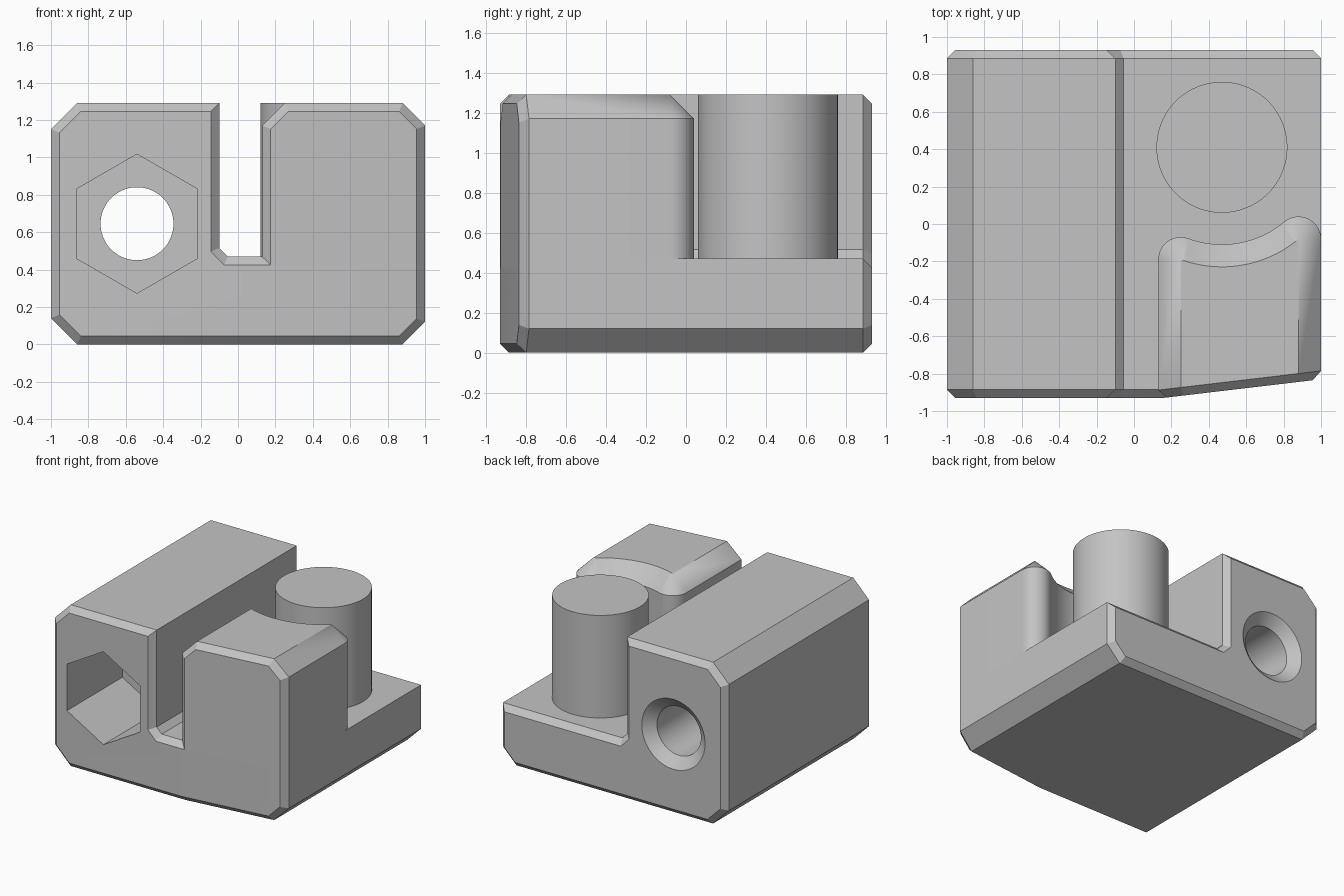
import bpy, bmesh, math
from math import radians, sin, cos, atan2
from mathutils import Vector

cube = bpy.data.objects.get("Cube")
if cube:
    bpy.data.objects.remove(cube, do_unlink=True)

grey = bpy.data.materials.new("plain grey")
grey.use_nodes = True
COLOUR = (0.55, 0.55, 0.55, 1)
grey.diffuse_color = COLOUR
grey.node_tree.nodes["Principled BSDF"].inputs["Base Color"].default_value = COLOUR

EDGE = 0.045               # small chamfer on front and back edges
FRONT, BACK = -0.93, 0.93
BEND, SLOPE = 0.155, 0.118  # the front slants back beyond the bend
FLOOR, TOP, BIG = 0.47, 1.29, 0.12


def slant(x):
    return SLOPE * max(0, x - BEND)


def loft(rings):
    """Closed mesh through rings of equal point count."""
    bm = bmesh.new()
    loops = [[bm.verts.new(p) for p in ring] for ring in rings]
    n = len(loops[0])
    for a, b in zip(loops, loops[1:]):
        for i in range(n):
            j = (i + 1) % n
            bm.faces.new((a[i], a[j], b[j], b[i]))
    bm.faces.new(loops[0])
    bm.faces.new(loops[-1])
    return bm, loops


def finish(bm, name):
    bmesh.ops.remove_doubles(bm, verts=bm.verts[:], dist=1e-4)
    bmesh.ops.recalc_face_normals(bm, faces=bm.faces[:])
    mesh = bpy.data.meshes.new(name)
    bm.to_mesh(mesh)
    bm.free()
    mesh.materials.append(grey)
    obj = bpy.data.objects.new(name, mesh)
    bpy.context.collection.objects.link(obj)
    return obj


def activate(obj):
    bpy.ops.object.select_all(action='DESELECT')
    obj.select_set(True)
    bpy.context.view_layer.objects.active = obj


def inset(points, d):
    """Mitred inward offset of a counter-clockwise outline."""
    pts = [Vector(p) for p in points]
    out = []
    for i, p in enumerate(pts):
        a = (p - pts[i - 1]).normalized()
        b = (pts[(i + 1) % len(pts)] - p).normalized()
        na, nb = Vector((-a.y, a.x)), Vector((-b.y, b.x))
        out.append(p + (na + nb) * d / (1 + na.dot(nb)))
    return out


# Base plate and tall wall: one L-shaped profile run front to back
profile = [(-0.86, 0), (BEND, 0), (0.88, 0), (1, 0.12), (1, FLOOR),
           (BEND, FLOOR), (-0.055, FLOOR), (-0.1, 0.515), (-0.1, TOP),
           (-0.86, TOP), (-1, 1.15), (-1, 0.14)]
small = inset(profile, EDGE)
bm, loops = loft([
    [(x, FRONT + slant(x), z) for x, z in small],
    [(x, FRONT + EDGE + slant(x), z) for x, z in profile],
    [(x, BACK - EDGE, z) for x, z in profile],
    [(x, BACK, z) for x, z in small]])
bmesh.ops.connect_verts(bm, verts=[loops[0][1], loops[0][5]])
base = finish(bm, "base_and_wall")


# Bolt hole with countersunk back, and hexagonal nut pocket
def bore(name, steps, sides):
    rings = []
    for y, r in steps:
        angles = [radians(90) + math.tau * i / sides for i in range(sides)]
        rings.append([(-0.54 + r * cos(a), y, 0.645 + r * sin(a)) for a in angles])
    return finish(loft(rings)[0], name)


cutters = [bore("nut_pocket", [(-1.2, 0.372), (-0.23, 0.372)], 6),
           bore("bolt_hole", [(-0.6, 0.195), (0.86, 0.195), (1, 0.365)], 64)]
for cutter in cutters:
    cutter.hide_render = True
    activate(base)
    mod = base.modifiers.new("cut", 'BOOLEAN')
    mod.operation, mod.solver, mod.object = 'DIFFERENCE', 'EXACT', cutter
    bpy.ops.object.modifier_apply(modifier=mod.name)
    bpy.data.objects.remove(cutter, do_unlink=True)

# Front jaw: hollow curved back around the post, with rounded horns
post = Vector((0.47, 0.41))
horns = [Vector((0.25, -0.19)), Vector((0.88, -0.08))]
reach = (post - horns[0]).length


def arc(centre, r_out, r_in, start, end, count):
    pairs = []
    for i in range(count + 1):
        a = start + (end - start) * i / count
        d = Vector((cos(a), sin(a)))
        pairs.append((centre + d * r_out, centre + d * r_in))
    return pairs


def heading(a, b):
    return atan2(b.y - a.y, b.x - a.x)


pairs = [(Vector((0.13, -1.2)), Vector((0.25, -1.2)))]
pairs += arc(horns[0], BIG, 0, math.pi, heading(horns[0], post), 16)
pairs += arc(post, reach - BIG, reach,
             heading(post, horns[0]), heading(post, horns[1]), 24)[1:-1]
pairs += arc(horns[1], BIG, 0, heading(horns[1], post), 0, 16)
pairs += [(Vector((1, -1.2)), Vector((0.88, -1.2)))]
outer, inner = zip(*pairs)
bm, loops = loft([[(p.x, p.y, z) for p in ring] for ring, z in
                  ((outer, FLOOR - EDGE), (outer, TOP - BIG), (inner, TOP))])
bmesh.ops.remove_doubles(bm, verts=bm.verts[:], dist=1e-4)


def slice_off(co, normal):
    bmesh.ops.bisect_plane(bm, geom=bm.verts[:] + bm.edges[:] + bm.faces[:],
                           dist=1e-5, plane_co=co, plane_no=normal, clear_outer=True)
    bmesh.ops.holes_fill(bm, edges=[e for e in bm.edges if e.is_boundary], sides=0)


# Slanted front, then its chamfered rim
slice_off((BEND, FRONT, 0), (SLOPE, -1, 0))
h = math.sqrt(0.5)
for x, z, mx, mz in ((0.13, 1, -1, 0), (0.13, TOP - BIG, -h, h), (0.5, TOP, 0, 1),
                     (1, TOP - BIG, h, h), (1, 1, 1, 0)):
    y = FRONT + EDGE + SLOPE * (x - BEND)
    slice_off((x, y, z), (SLOPE + mx, -1, mz))
jaw = finish(bm, "front_jaw")

# Round post
bpy.ops.mesh.primitive_cylinder_add(vertices=96, radius=0.35, depth=TOP - FLOOR + 0.1,
                                    location=(post.x, post.y, (TOP + FLOOR - 0.1) / 2))
pin = bpy.context.object
pin.name = "round_post"
pin.data.materials.append(grey)

for obj in (base, jaw, pin):
    activate(obj)
    bpy.ops.object.shade_smooth_by_angle(angle=radians(25))
